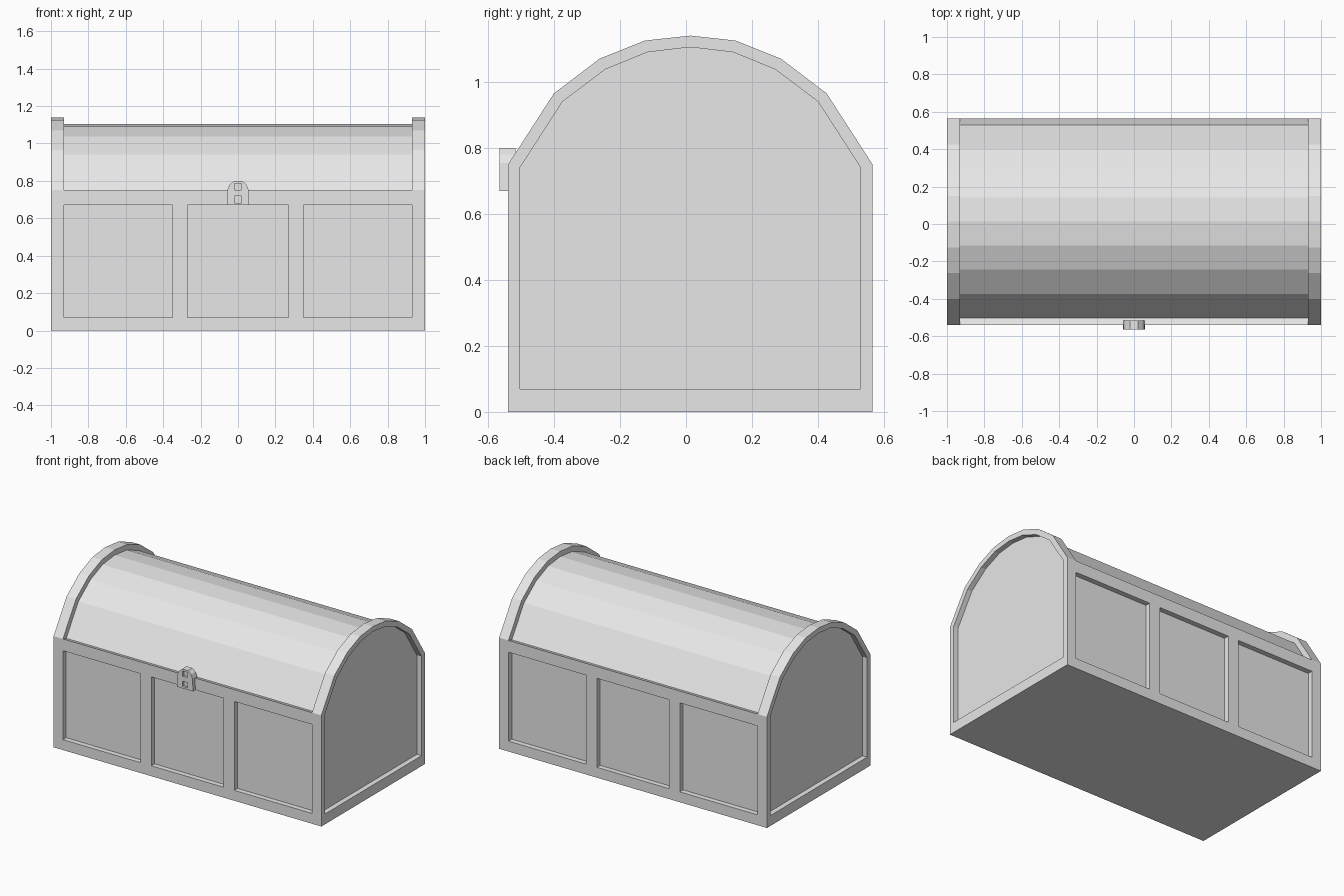
import bpy
import bmesh

if "Cube" in bpy.data.objects:
    bpy.data.objects.remove(bpy.data.objects["Cube"], do_unlink=True)

CENTRE_Y = 0.013
FRAME = 0.07      # width of the framing boards
DEPTH = 0.035     # depth of every recess

grey = bpy.data.materials.new("plain_grey")
grey.use_nodes = True
grey.diffuse_color = (0.8, 0.8, 0.8, 1)
grey.node_tree.nodes["Principled BSDF"].inputs["Base Color"].default_value = (0.8, 0.8, 0.8, 1)


def prism(bm, points, vector):
    """Add a closed prism: a polygon of 3D points swept along a vector."""
    face = bm.faces.new([bm.verts.new(p) for p in points])
    swept = bmesh.ops.extrude_face_region(bm, geom=[face], use_keep_orig=True)
    verts = [g for g in swept["geom"] if isinstance(g, bmesh.types.BMVert)]
    bmesh.ops.translate(bm, verts=verts, vec=vector)


def box(bm, x0, x1, y0, y1, z0, z1):
    prism(bm, [(x0, y0, z0), (x1, y0, z0), (x1, y1, z0), (x0, y1, z0)], (0, 0, z1 - z0))


def along_x(bm, profile, x0, x1):
    prism(bm, [(x0, CENTRE_Y + y, z) for y, z in profile], (x1 - x0, 0, 0))


def finish(bm, name):
    bmesh.ops.recalc_face_normals(bm, faces=bm.faces)
    mesh = bpy.data.meshes.new(name)
    bm.to_mesh(mesh)
    bm.free()
    mesh.materials.append(grey)
    obj = bpy.data.objects.new(name, mesh)
    bpy.context.collection.objects.link(obj)
    return obj


def carve(obj, cutter):
    """Subtract the cutter for good and remove it."""
    mod = obj.modifiers.new("carve", "BOOLEAN")
    mod.operation = "DIFFERENCE"
    mod.solver = "EXACT"
    mod.object = cutter
    cutter.hide_render = True
    bpy.context.view_layer.objects.active = obj
    bpy.ops.object.modifier_apply(modifier=mod.name)
    bpy.data.objects.remove(cutter, do_unlink=True)


def mirrored(half):
    """Complete an arch from its right half, listed from the side to the crown."""
    return half + [(-y, z) for y, z in reversed(half[:-1])]


outer_arch = mirrored([(0.552, 0.75), (0.413, 0.965), (0.275, 1.07), (0.138, 1.125), (0, 1.14)])
inner_arch = mirrored([(0.516, 0.74), (0.387, 0.94), (0.257, 1.038), (0.129, 1.09), (0, 1.105)])

# Chest: one solid with an arched top
bm = bmesh.new()
along_x(bm, [(-0.552, 0), (0.552, 0)] + outer_arch, -1, 1)
chest = finish(bm, "chest")

# Recesses
bm = bmesh.new()
# sunken lid between the end arches, with a slightly raised lip along the long sides
lid = [(0.552, 0.75)] + inner_arch + [(-0.552, 0.75)]
along_x(bm, lid + [(-0.7, 0.79), (-0.7, 1.4), (0.7, 1.4), (0.7, 0.79)], -1 + FRAME, 1 - FRAME)
# arched end panels
end_panel = [(-0.516, FRAME), (0.516, FRAME)] + inner_arch
for side in (-1, 1):
    along_x(bm, end_panel, side * (1 - DEPTH), side * 1.1)
# three panels on the front and on the back
for x0, x1 in ((-0.93, -0.35), (-0.27, 0.27), (0.35, 0.93)):
    for side in (-1, 1):
        y0, y1 = sorted(CENTRE_Y + side * y for y in (0.552 - DEPTH, 0.7))
        box(bm, x0, x1, y0, y1, FRAME, 0.67)
carve(chest, finish(bm, "recess_cutter"))

# Lock plate on the front
bm = bmesh.new()
half = [(0.06, 0.67), (0.055, 0.755), (0.045, 0.78), (0.022, 0.80)]
plate = half + [(-x, z) for x, z in reversed(half)]
prism(bm, [(x, -0.565, z) for x, z in plate], (0, 0.048, 0))
lock = finish(bm, "lock_plate")

# Keyhole slots either side of a crossbar
bm = bmesh.new()
for z0, z1 in ((0.683, 0.718), (0.752, 0.787)):
    box(bm, -0.019, 0.019, -0.6, -0.55, z0, z1)
carve(lock, finish(bm, "slot_cutter"))
